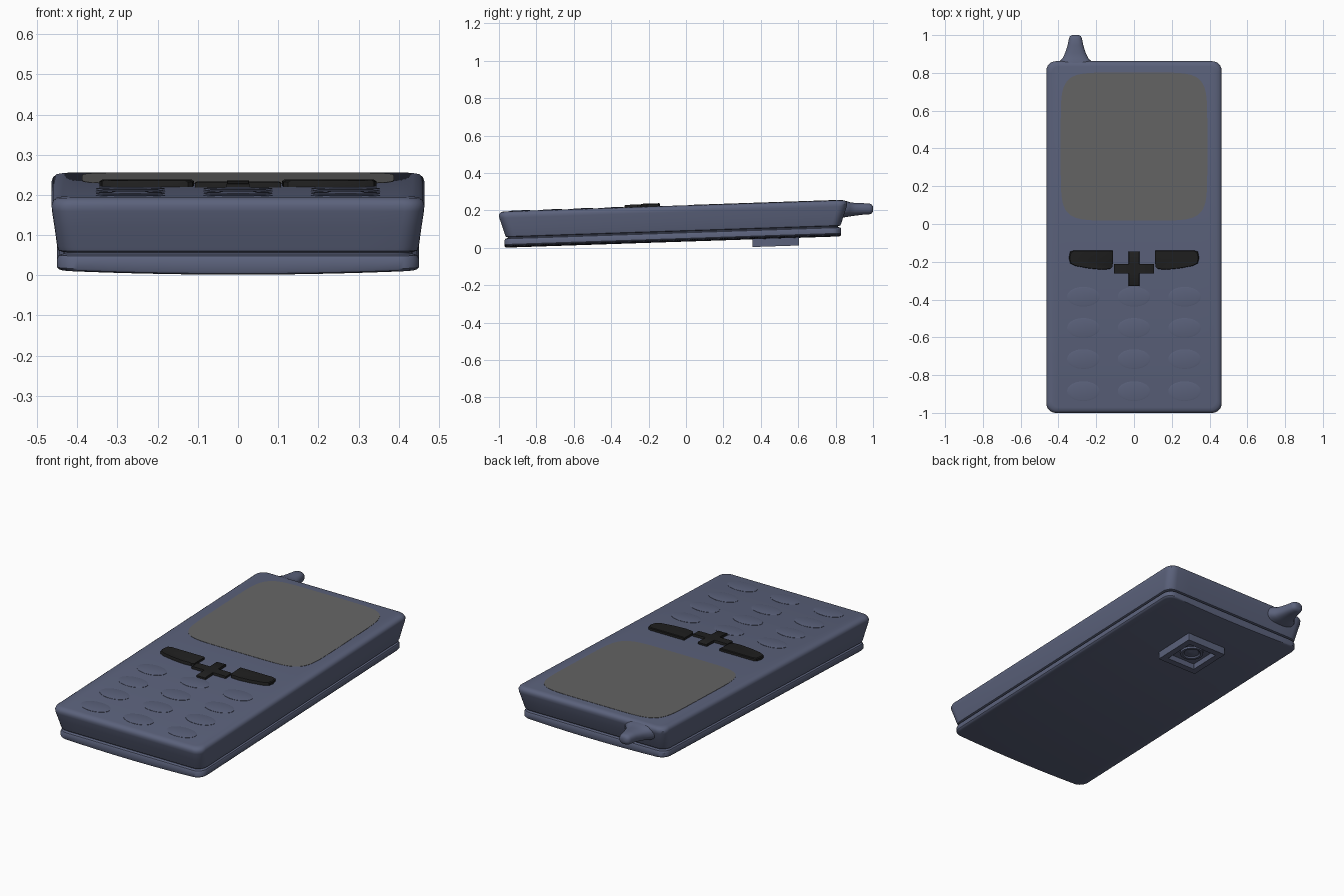
import bpy, bmesh, math

if "Cube" in bpy.data.objects:
    bpy.data.objects.remove(bpy.data.objects["Cube"])

SLOPE = 0.0335  # the whole phone leans up gently toward the back


def material(name, rgb):
    m = bpy.data.materials.new(name)
    m.diffuse_color = (*rgb, 1)
    m.use_nodes = True
    m.node_tree.nodes["Principled BSDF"].inputs["Base Color"].default_value = m.diffuse_color
    return m


BODY = material("slate_blue", (0.105, 0.122, 0.2))
GREY = material("screen_grey", (0.13, 0.13, 0.13))
BLACK = material("key_black", (0.014, 0.014, 0.014))


def make(name, rings, mat, caps="both", tilt=True, ngon=False, angle=35):
    """Skin a stack of equal-length closed rings of 3D points."""
    bm = bmesh.new()
    n = len(rings[0])
    vs = [[bm.verts.new((x, y, z + (SLOPE * (y + 0.97) if tilt else 0)))
           for x, y, z in r] for r in rings]
    for a, b in zip(vs, vs[1:]):
        for i in range(n):
            j = (i + 1) % n
            bm.faces.new((a[i], a[j], b[j], b[i]))
    ends = {"both": (vs[0], vs[-1]), "last": (vs[-1],)}[caps]
    for r in ends:
        if ngon:
            bm.faces.new(r)
        else:  # strips joining mirrored halves of the ring
            for i in range(n // 2 - 1):
                bm.faces.new((r[i], r[i + 1], r[n - 2 - i], r[n - 1 - i]))
    bmesh.ops.recalc_face_normals(bm, faces=bm.faces)
    me = bpy.data.meshes.new(name)
    bm.to_mesh(me)
    bm.free()
    me.materials.append(mat)
    ob = bpy.data.objects.new(name, me)
    bpy.context.collection.objects.link(ob)
    bpy.ops.object.select_all(action='DESELECT')
    ob.select_set(True)
    bpy.context.view_layer.objects.active = ob
    bpy.ops.object.shade_smooth_by_angle(angle=math.radians(angle))
    return ob


def rect(hx, y0, y1, r, z, dome=0.0):
    """Rounded rectangle; first half is the back edge, second half the front."""
    half = []
    for k in range(7):
        a = math.pi / 2 * k / 6
        half.append((hx - r + r * math.cos(a), r * (1 - math.sin(a))))
    w = hx - r
    half += [(w - 2 * w * k / 10, 0) for k in range(1, 10)]
    half += [(-x, d) for x, d in reversed(half[:7])]
    pts = [(x, y1 - d) for x, d in half] + [(x, y0 + d) for x, d in reversed(half)]
    return [(x, y, z + dome * (x / 0.45) ** 2) for x, y in pts]


def oval(cx, cy, rx, ry, z, p=2.0, n=48):
    pts = []
    for k in range(n):
        a = 2 * math.pi * (k + 0.5) / n
        c, s = math.cos(a), math.sin(a)
        pts.append((cx + rx * math.copysign(abs(c) ** (2 / p), c),
                    cy + ry * math.copysign(abs(s) ** (2 / p), s), z))
    return pts


def plate(name, outline, z0, z1, mat, bevel=0.004):
    """Raised plate from an outline, its top edge slightly eased."""
    cx = sum(p[0] for p in outline) / len(outline)
    cy = sum(p[1] for p in outline) / len(outline)
    small = [(cx + (x - cx) * 0.95, cy + (y - cy) * 0.95) for x, y in outline]
    rings = [[(x, y, z) for x, y in o] for o, z in
             ((outline, z0), (outline, z1 - bevel), (small, z1))]
    return make(name, rings, mat, ngon=True)


# lower shell with a slightly domed underside
make("bottom_shell", [
    rect(0.438, -0.958, 0.818, 0.045, 0.001, 0.010),
    rect(0.447, -0.967, 0.827, 0.05, 0.004, 0.010),
    rect(0.450, -0.970, 0.830, 0.05, 0.010, 0.008),
    rect(0.450, -0.970, 0.830, 0.05, 0.040),
    rect(0.446, -0.966, 0.826, 0.05, 0.048),
    rect(0.434, -0.953, 0.812, 0.045, 0.052),
    rect(0.434, -0.953, 0.812, 0.045, 0.060)], BODY)

# upper shell flaring out to the rounded face
make("top_shell", [
    rect(0.436, -0.953, 0.813, 0.045, 0.056),
    rect(0.447, -0.964, 0.825, 0.05, 0.060),
    rect(0.450, -0.968, 0.830, 0.05, 0.070),
    rect(0.457, -0.984, 0.846, 0.05, 0.120),
    rect(0.463, -0.998, 0.860, 0.05, 0.160),
    rect(0.464, -1.000, 0.862, 0.05, 0.174),
    rect(0.460, -0.996, 0.858, 0.05, 0.185),
    rect(0.451, -0.987, 0.849, 0.045, 0.192),
    rect(0.436, -0.972, 0.834, 0.04, 0.195)], BODY)

# screen
make("screen", [oval(0, 0.41, 0.388, 0.392, z, 6.5, 96) for z in (0.190, 0.1965)],
     GREY, ngon=True)

# number keys
for row, y in enumerate((-0.385, -0.55, -0.715, -0.885)):
    for col, x in enumerate((-0.268, 0, 0.268)):
        make(f"key_{row}_{col}", [
            oval(x, y, 0.086, 0.052, 0.190), oval(x, y, 0.086, 0.052, 0.1965),
            oval(x, y, 0.078, 0.045, 0.198)], BODY, ngon=True)

# call buttons, mirrored left and right
side = [(0.11, -0.14), (0.32, -0.14), (0.338, -0.147), (0.345, -0.18), (0.338, -0.208),
        (0.31, -0.222), (0.24, -0.235), (0.17, -0.242), (0.125, -0.238), (0.113, -0.225)]
for name, s in (("left_button", -1), ("right_button", 1)):
    plate(name, [(s * x, y) for x, y in side], 0.19, 0.211, BLACK)

# cross-shaped direction pad
w, h, lx, ly = 0.028, 0.026, 0.107, 0.092
cross = [(lx, h), (w, h), (w, ly), (-w, ly), (-w, h), (-lx, h),
         (-lx, -h), (-w, -h), (-w, -ly), (w, -ly), (w, -h), (lx, -h)]
plate("direction_pad", [(x, y - 0.237) for x, y in cross], 0.19, 0.208, BLACK, 0.003)

# stub antenna, flaring into the back end
sections = [(0.80, 0.10, 0.044, 0.203), (0.858, 0.09, 0.043, 0.207), (0.875, 0.070, 0.038, 0.206),
            (0.905, 0.055, 0.034, 0.206), (0.945, 0.042, 0.031, 0.208), (0.98, 0.035, 0.029, 0.208),
            (0.993, 0.030, 0.024, 0.208), (1.0, 0.018, 0.013, 0.208)]
make("antenna", [[(x, y, z) for x, z, _ in oval(-0.31, zc, hw, hz, 0, 2.5, 32)]
                 for y, hw, hz, zc in sections], BODY, tilt=False, ngon=True, angle=60)

# square camera housing under the back, with a recessed lens
cy = 0.48
make("camera_housing", [rect(s, cy - s, cy + s, 0.004, z) for s, z in (
    (0.125, 0.012), (0.125, -0.040), (0.090, -0.040), (0.086, -0.012))], BODY, caps="last")
make("camera_lens", [oval(0, cy, r, r, z) for r, z in (
    (0.062, -0.010), (0.060, -0.022), (0.048, -0.022), (0.040, -0.015),
    (0.024, -0.015), (0.014, -0.019))], BODY, caps="last", ngon=True)
